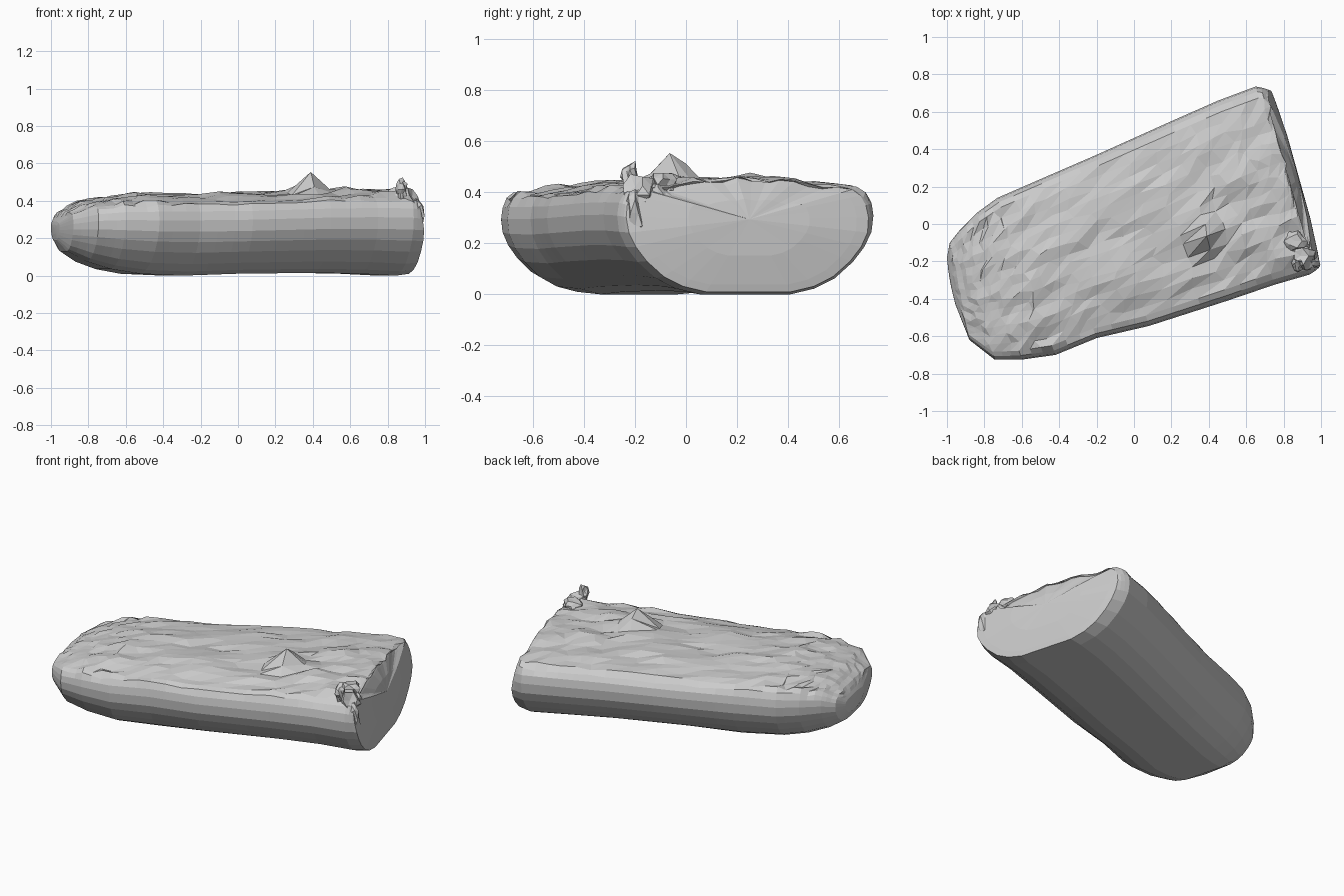
import bpy, bmesh, math, random
from mathutils import Vector, noise

if "Cube" in bpy.data.objects:
    bpy.data.objects.remove(bpy.data.objects["Cube"])

random.seed(4)

# Stations along the loaf: far-edge xy, near-edge xy, underside z, crown z
STATIONS = [
    ((-1.00, -.18), (-.955, -.43), .19, .29),
    ((-.985, -.10), (-.88, -.62), .13, .345),
    ((-.93, -.03), (-.745, -.725), .075, .395),
    ((-.84, .06), (-.60, -.725), .035, .42),
    ((-.73, .14), (-.42, -.70), .01, .43),
    ((-.50, .24), (-.20, -.61), .0, .435),
    ((-.20, .37), (.08, -.545), .01, .435),
    ((.20, .55), (.50, -.41), .015, .45),
    ((.45, .66), (.75, -.325), .01, .455),
    ((.65, .735), (.94, -.27), .0, .455),
    ((.735, .72), (1.0, -.23), .01, .44),
]
# Side and underside profile, far edge to near edge: side position, height share
HALF = [(.88, .92), (.945, .87), (.985, .79), (1, .68), (.985, .54), (.93, .41),
        (.84, .28), (.70, .14), (.54, .05), (.35, 0)]
UNDER = HALF + [(0, 0)] + [(-s, z) for s, z in reversed(HALF)]
EDGE, EDGE_Z = HALF[0]
# Crumb peaks on the top: x, y, radius, height
PEAKS = [(.39, -.06, .12, .10), (.30, .02, .12, .03), (.53, .23, .12, .035),
         (-.55, -.38, .11, .03), (-.04, .28, .13, .015), (.80, -.16, .09, .04),
         (-.30, -.48, .10, .02), (.60, -.08, .10, .03)]
TOP_N = 15
SUB = 3


def station(t):
    i = min(int(t), len(STATIONS) - 2)
    f = t - i
    a, b = STATIONS[i], STATIONS[i + 1]
    far = Vector(a[0]).lerp(Vector(b[0]), f)
    near = Vector(a[1]).lerp(Vector(b[1]), f)
    return far, near, a[2] + (b[2] - a[2]) * f, a[3] + (b[3] - a[3]) * f


def finish(bm, name):
    bmesh.ops.recalc_face_normals(bm, faces=bm.faces)
    mesh = bpy.data.meshes.new(name)
    bm.to_mesh(mesh)
    bm.free()
    obj = bpy.data.objects.new(name, mesh)
    bpy.context.collection.objects.link(obj)
    return obj


# Loaf: lofted rings with a smooth underside and a rough torn top
bm = bmesh.new()
axis = Vector((math.cos(.35), math.sin(.35)))
side = Vector((-axis.y, axis.x))
rings = []
steps = (len(STATIONS) - 1) * SUB
for k in range(steps + 1):
    far, near, lo, hi = station(k / SUB)
    mid, half = (far + near) / 2, (far - near) / 2
    h = hi - lo
    rough = min(1, max(0, k - 1) / 9)            # rounded end stays smoother
    lean = (0, .015, .05)[max(0, k - steps + 2)]  # cut end leans back at its top
    ring = []
    for s, z in UNDER:
        p = mid + half * s - axis * lean * max(0, z - .5) * 1.5
        wobble = random.uniform(-.012, .012) * rough if z > .85 else 0
        ring.append(bm.verts.new((p.x, p.y, lo + h * z + wobble)))
    for j in range(1, TOP_N):
        s = EDGE * (-1 + 2 * j / TOP_N)
        if 0 < k < steps:
            s += random.uniform(-.025, .025) * rough
        p = mid + half * s - axis * lean
        if k < steps - 1:
            p += axis * random.uniform(-.025, .025) * rough
        z = lo + h * (EDGE_Z + (1 - EDGE_Z) * (1 - abs(s / EDGE) ** 2.2))
        q = Vector((p.dot(axis) * 3, p.dot(side) * 8, 0))
        z += (.022 * noise.noise(q) + random.uniform(-.007, .007)) * rough
        for x, y, r, amp in PEAKS:
            z += amp * max(0, 1 - math.hypot(p.x - x, p.y - y) / r)
        ring.append(bm.verts.new((p.x, p.y, z)))
    rings.append(ring)
for a, b in zip(rings, rings[1:]):
    for j in range(len(a)):
        n = (j + 1) % len(a)
        if j < len(UNDER) - 1:
            bm.faces.new((a[j], a[n], b[n], b[j]))
        else:
            bm.faces.new((a[j], a[n], b[n]))
            bm.faces.new((a[j], b[n], b[j]))


# End caps: inset rings closing on a centre point
def cap(ring, out, levels):
    c = sum((v.co for v in ring), Vector()) / len(ring)
    prev = ring
    for f in levels:
        cur = [bm.verts.new(c + (v.co - c) * f + out * (1 - f * f)) for v in ring]
        for j in range(len(ring)):
            n = (j + 1) % len(ring)
            bm.faces.new((prev[j], prev[n], cur[n], cur[j]))
        prev = cur
    tip = bm.verts.new(c + out)
    for j in range(len(ring)):
        bm.faces.new((prev[j], prev[(j + 1) % len(ring)], tip))


cap(rings[0], Vector((-.006, -.002, 0)), (.5,))
cap(rings[-1], Vector((.035, .012, 0)), (.9, .5))
finish(bm, "loaf")

# Torn crumbs at the near corner of the cut end: jagged, partly buried lumps
CRUMBS = [((.89, -.17, .39), (.09, .09, .09)), ((.875, -.22, .46), (.035, .04, .07)),
          ((.92, -.11, .35), (.035, .08, .08)), ((.95, -.20, .32), (.045, .05, .11)),
          ((.86, -.09, .43), (.07, .07, .05))]
bm = bmesh.new()
for pos, size in CRUMBS:
    made = bmesh.ops.create_icosphere(bm, subdivisions=2, radius=1)["verts"]
    for v in made:
        r = random.uniform(.55, 1.1)
        v.co = Vector(pos) + Vector([v.co[i] * size[i] * r for i in range(3)])
        v.co.x = min(v.co.x, 1.0)
finish(bm, "torn_crumbs")
